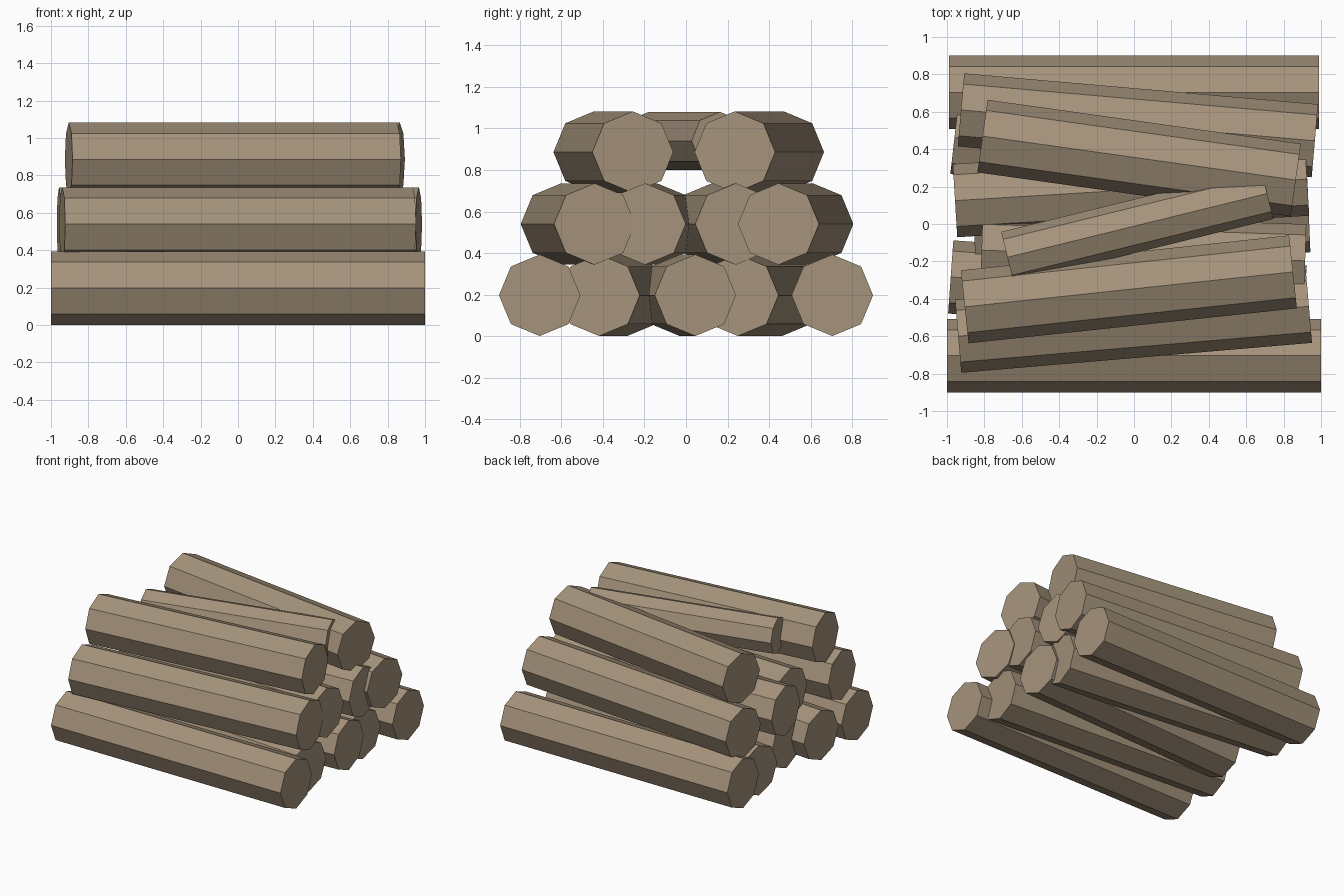
import bpy
import math
from mathutils import Vector

if "Cube" in bpy.data.objects:
    bpy.data.objects.remove(bpy.data.objects["Cube"])

wood = bpy.data.materials.new("brown wood")
wood.diffuse_color = (0.376, 0.292, 0.20, 1)
wood.use_nodes = True
wood.node_tree.nodes["Principled BSDF"].inputs["Base Color"].default_value = wood.diffuse_color


def log(name, left, right, z, radius=0.196):
    """Flat-shaded eight-sided log between two end centres, one edge on top."""
    a, b = Vector((*left, z)), Vector((*right, z))
    along = (b - a).normalized()
    side = Vector((-along.y, along.x, 0))
    ring = [side * (radius * math.cos(i * math.pi / 4))
            + Vector((0, 0, radius * math.sin(i * math.pi / 4))) for i in range(8)]
    verts = [a + p for p in ring] + [b + p for p in ring]
    faces = [(i, 8 + i, 8 + (i + 1) % 8, (i + 1) % 8) for i in range(8)]
    faces += [tuple(range(8)), tuple(range(15, 7, -1))]
    mesh = bpy.data.meshes.new(name)
    mesh.from_pydata(verts, [], [tuple(reversed(f)) for f in faces])
    # outward normals: side faces and both end caps
    centre = (a + b) / 2
    for poly in mesh.polygons:
        if poly.normal.dot(poly.center - centre) < 0:
            poly.flip()
    mesh.materials.append(wood)
    bpy.context.collection.objects.link(bpy.data.objects.new(name, mesh))


# bottom layer, front to back
Z1, Z2, Z3 = 0.197, 0.54, 0.886
log("bottom_log_front", (-1.0, -0.704), (1.0, -0.704), Z1)
log("bottom_log_front_inner", (-0.98, -0.283), (0.91, -0.418), Z1)
log("bottom_log_middle", (-0.855, -0.03), (0.935, 0.045), Z1)
log("bottom_log_back_inner", (-0.96, 0.462), (0.91, 0.25), Z1)
log("bottom_log_back", (-0.99, 0.704), (0.99, 0.704), Z1)

# middle layer
log("middle_log_front", (-0.94, -0.60), (0.935, -0.44), Z2)
log("middle_log_front_inner", (-0.815, -0.14), (0.915, -0.197), Z2)
log("middle_log_back_inner", (-0.957, 0.125), (0.925, 0.24), Z2)
log("middle_log_back", (-0.925, 0.61), (0.967, 0.445), Z2)

# top layer, with one thinner log lying across
log("top_log_front", (-0.905, -0.443), (0.85, -0.256), Z3)
log("top_log_back", (-0.81, 0.47), (0.865, 0.235), Z3)
log("top_log_thin", (-0.677, -0.178), (0.712, 0.163), 0.94, 0.14)
